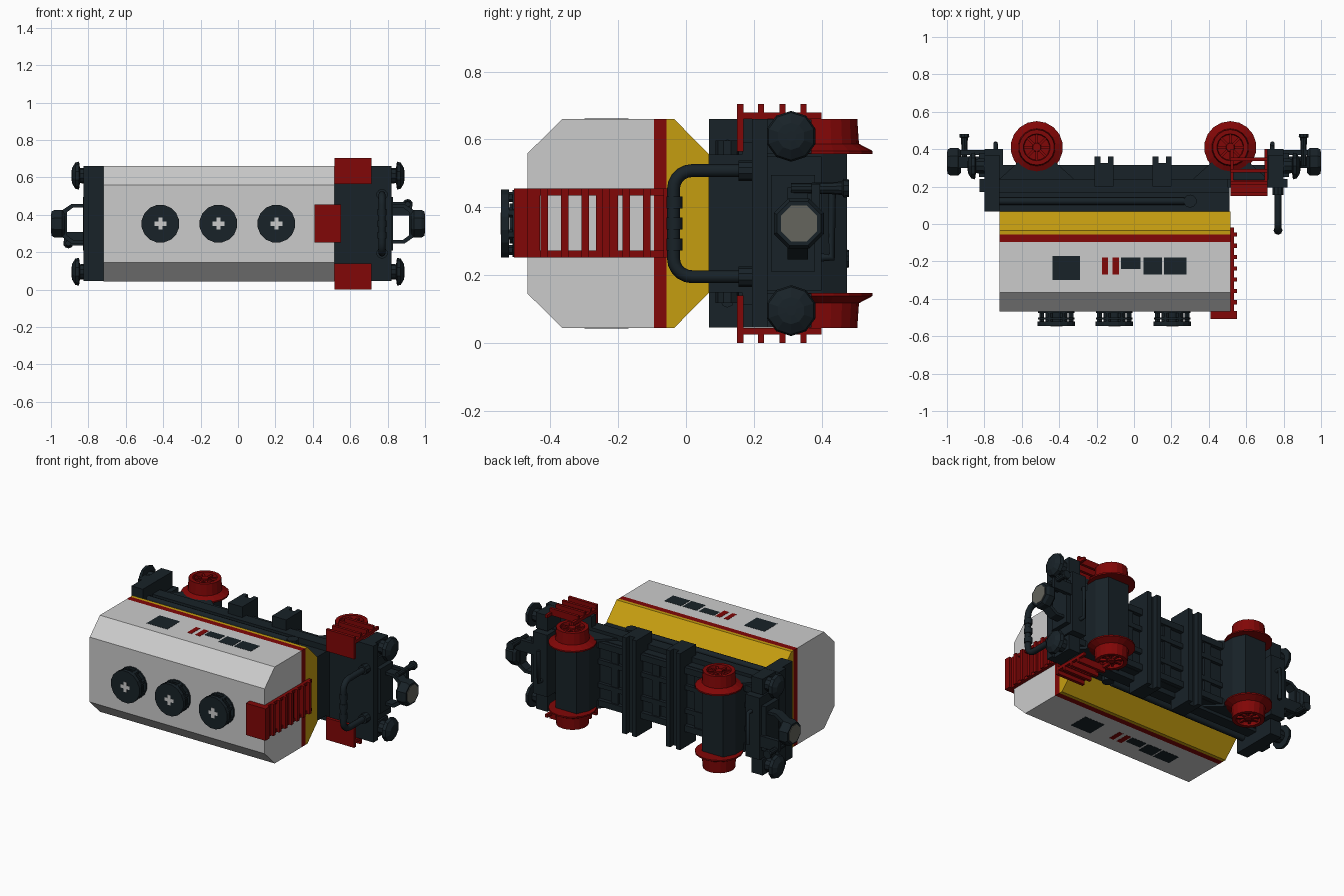
import bpy, bmesh
from math import cos, sin, pi
from mathutils import Vector

if "Cube" in bpy.data.objects:
    bpy.data.objects.remove(bpy.data.objects["Cube"])

ZC = 0.352  # mid width of the wagon, which lies on its side (roof towards -y)

def material(name, c):
    m = bpy.data.materials.new(name)
    m.diffuse_color = (*c, 1)
    m.use_nodes = True
    m.node_tree.nodes["Principled BSDF"].inputs["Base Color"].default_value = m.diffuse_color
    return m

DARK = material("dark", (0.009, 0.016, 0.021))
RED = material("red", (0.22, 0.002, 0.002))
YEL = material("yellow", (0.56, 0.34, 0.005))
MAGNET = material("magnet", (.13, .13, .11))

def finish(name, bm, mat):
    bmesh.ops.recalc_face_normals(bm, faces=bm.faces)
    me = bpy.data.meshes.new(name)
    bm.to_mesh(me)
    bm.free()
    ob = bpy.data.objects.new(name, me)
    bpy.context.collection.objects.link(ob)
    if mat:
        me.materials.append(mat)
    return ob

def loft(name, rings, mat=None):
    """Join equal-length rings of points and cap both ends."""
    bm = bmesh.new()
    vs = [[bm.verts.new(p) for p in r] for r in rings]
    n = len(vs[0])
    for a, b in zip(vs, vs[1:]):
        for i in range(n):
            bm.faces.new((a[i], a[(i + 1) % n], b[(i + 1) % n], b[i]))
    bm.faces.new(vs[0])
    bm.faces.new(vs[-1])
    return finish(name, bm, mat)

def box(name, x0, x1, y0, y1, z0, z1, mat=DARK):
    return loft(name, [[(x0, y0, z), (x1, y0, z), (x1, y1, z), (x0, y1, z)] for z in (z0, z1)], mat)

def prism_x(name, prof, x0, x1, mat=None):
    return loft(name, [[(x, y, z) for y, z in prof] for x in (x0, x1)], mat)

def turned(name, c, axis, prof, mat=DARK, n=16):
    """Turned part: prof lists (offset along axis, radius)."""
    rings = []
    for t, r in prof:
        ring = []
        for i in range(n):
            a = 2 * pi * (i + 0.5) / n
            u, v = r * cos(a), r * sin(a)
            ring.append(Vector(c) + Vector({'x': (t, u, v), 'y': (u, t, v), 'z': (u, v, t)}[axis]))
        rings.append(ring)
    return loft(name, rings, mat)

def tube(name, pts, r, mat=DARK):
    cu = bpy.data.curves.new(name, 'CURVE')
    cu.dimensions = '3D'
    cu.bevel_depth, cu.bevel_resolution, cu.use_fill_caps = r, 2, True
    sp = cu.splines.new('POLY')
    sp.points.add(len(pts) - 1)
    for p, q in zip(sp.points, pts):
        p.co = (*q, 1)
    cu.materials.append(mat)
    ob = bpy.data.objects.new(name, cu)
    bpy.context.collection.objects.link(ob)
    return ob

# Body: grey chamfered hull, red stripe, yellow tapered skirt
def sym(half):
    return [(y, ZC + h) for y, h in half] + [(y, ZC - h) for y, h in reversed(half)]

prism_x("hull", sym([(-.467, .207), (-.365, .308), (-.095, .308)]), -.72, .515)
prism_x("stripe", sym([(-.095, .308), (-.057, .308)]), -.72, .515, RED)
prism_x("skirt", sym([(-.057, .308), (-.035, .308), (.068, .204)]), -.72, .515, YEL)

# Side panels, turned half a turn on the other side
panels = [(-.435, -.29, -.30, -.17, DARK), (-.17, -.14, -.27, -.18, RED), (-.115, -.08, -.27, -.18, RED),
          (-.07, .035, -.24, -.18, DARK), (.05, .15, -.27, -.18, DARK), (.16, .28, -.27, -.18, DARK)]
for x0, x1, y0, y1, m in panels:
    box("side_panel", x0, x1, y0, y1, .655, .661, m)
    box("side_panel", -.21 - x1, -.21 - x0, y0, y1, .043, .049, m)

# Roof fans: top disc on pegs, core and a grey cross hub
for x in (-.415, -.105, .205):
    turned("fan_base", (x, -.465, ZC), 'y', [(0, .1), (-.012, .1)])
    turned("fan_top", (x, -.53, ZC), 'y', [(.008, .102), (-.015, .102)])
    turned("fan_mid_ring", (x, -.506, ZC), 'y', [(.005, .1), (-.005, .1)])
    turned("fan_core", (x, -.50, ZC), 'y', [(.03, .06), (-.02, .06)])
    for i in range(8):
        a = pi / 4 * (i + .5)
        turned("fan_peg", (x + .085 * cos(a), -.5, ZC + .085 * sin(a)), 'y', [(.03, .015), (-.03, .015)], n=6)
    for w, h in ((.032, .011), (.011, .032)):
        box("fan_cross", x - w, x + w, -.547, -.54, ZC - h, ZC + h, None)

# Roof ladder: cap plate, rails, protruding rungs and two closed fields
box("ladder_cap", .41, .55, -.507, -.466, .252, .455, RED)
for z in (.252, .435):
    box("ladder_rail", .51, .535, -.507, -.02, z, z + .02, RED)
for y0, y1 in ((-.507, -.43), (-.265, -.20)):
    box("ladder_field", .51, .535, y0, y1, .252, .455, RED)
for i in range(8):
    y = -.48 + .0605 * i
    box("ladder_rung", .51, .55, y - .01, y + .012, .252, .455, RED)

# Underframe: narrow frame, full-width decks at both ends
box("frame", -.80, .51, .068, .24, .148, .556)
box("deck_right", .50, .82, .195, .24, .045, .66)
box("deck_left", -.825, -.72, .17, .24, .045, .66)
box("end_wall", -.80, -.72, .068, .18, .045, .66)
box("keel", -.73, .74, .24, .29, .145, .56)
for s in (-1, 1):
    def zs(a, b):  # width span mirrored across the wagon's middle
        return sorted((ZC + s * a, ZC + s * b))
    box("side_sill", -.72, .51, .165, .24, *zs(.2, .24))
    box("sill_lower", -.73, .74, .24, .315, *zs(.165, .205))
    box("keel_rail", -.70, .70, .285, .31, *zs(.06, .09))
    tube("air_pipe", [(-.74, .122, ZC + s * .228), (.27, .122, ZC + s * .228)], .02)
    turned("pipe_valve", (.3, .122, ZC + s * .215), 'z', [(-.02, .035), (.03, .035)], n=10)
    # gussets above the wheels
    for x in (-.52, .515):
        loft("gusset", [[(x - .2, .24, z), (x + .2, .24, z), (x + .1, .33, z), (x - .1, .33, z)]
                        for z in zs(.17, .22)], DARK)

    # Red side steps: top plate, frame, rungs
    box("step_plate", .515, .715, .15, .17, *zs(.213, .352), RED)
    box("step_back", .515, .715, .15, .235, *zs(.308, .328), RED)
    for x in (.515, .698):
        box("step_rail", x, x + .017, .15, .40, *zs(.308, .328), RED)
    for y in (.15, .212, .275, .338):
        box("step_rung", .515, .715, y, y + .018, *zs(.308, .352), RED)

    # Spoked wheels
    for x in (-.52, .515):
        c = (x, .41, ZC)
        pr = [(.205, .14), (.214, .14), (.235, .1), (.308, .095), (.308, .072), (.285, .068)]
        turned("wheel", c, 'z', [(s * t, r) for t, r in pr], RED, 18)
        turned("wheel_hub", c, 'z', [(s * .28, .026), (s * .306, .022)], RED, 10)
        for i in range(8):
            a = i * pi / 4
            d, q = Vector((cos(a), sin(a), 0)), Vector((-sin(a), cos(a), 0)) * .007
            o = Vector((x, .41, 0))
            ring = [o + d * .015 - q, o + d * .075 - q, o + d * .075 + q, o + d * .015 + q]
            loft("wheel_spoke", [[p + Vector((0, 0, z)) for p in ring] for z in zs(.28, .298)], RED)

# Axle housings between the wheels
for x in (-.52, .515):
    prof = [(-.11, .28), (-.11, .40), (-.075, .475), (.075, .475), (.11, .40), (.11, .28)]
    loft("axle_housing", [[(x + u, y, z) for u, y in prof] for z in (.147, .557)], DARK)

# Cross beams under the floor
for x in (-.16, .15):
    box("cross_beam", x - .05, x + .05, .20, .325, .045, .66)
    for u in (-.035, .035):
        box("cross_beam_lip", x + u - .015, x + u + .015, .32, .36, .045, .66)
for x in (-.30, 0, .29):
    box("cross_rib", x - .025, x + .025, .285, .305, .15, .555)

# Ends: buffers and couplings, turned half a turn at the other end
for e in (-1, 1):
    def xs(a, b):
        return sorted((e * a, e * b))
    box("end_block", *xs(.70, .80), .24, .40, .155, .55)
    box("end_bracket", *xs(.79, .83), .25, .38, .21, .495)
    for s in (-1, 1):
        z = ZC + s * .257
        box("buffer_mount", *xs(.72, .80), .24, .37, z - .05, z + .05)
        turned("buffer", (0, .31, z), 'x',
               [(e * t, r) for t, r in ((.78, .045), (.845, .04), (.85, .075), (.87, .07), (.888, .04), (.89, .015))], DARK, 10)
        # coupling arms, bowed towards the magnet
        prof = [(.82, .088), (.88, .088), (.93, .05), (.95, .065), (.89, .106), (.82, .106)]
        loft("coupling_arm", [[(e * x, y, ZC + s * w) for x, w in prof] for y in (.30, .36)], DARK)
    box("coupling_head", *xs(.915, .94), .30, .36, .29, .414)
    turned("magnet_case", (0, .333, ZC), 'x', [(e * t, r) for t, r in ((.925, .065), (.94, .08), (.98, .08), (.997, .07))], DARK, 8)
    turned("magnet_face", (0, .333, ZC), 'x', [(e * .99, .058), (e, .058)], MAGNET, 8)
    # hose peg
    zp = ZC + e * .104
    turned("hose_peg", (e * .907, .4, zp), 'y', [(-.09, .015), (.02, .017), (.06, .02), (.065, .028), (.08, .026)], DARK, 10)
    box("hose_arm", *xs(.80, .93), .37, .395, *sorted((zp - e * .06, zp + e * .012)))
    tube("pipe_hook", [(e * .74, .4, ZC - e * .1), (e * .74, .43, ZC - e * .1), (e * .74, .43, ZC + e * .1)], .012)

# End handrail: rounded loop with grips
def arc(cy, cz, a0, r=.055):
    return [(.77, cy + r * cos(a0 + k * pi / 10), cz + r * sin(a0 + k * pi / 10)) for k in range(6)]
pts = [(.77, .20, .195)] + list(reversed(arc(.018, .25, pi)))
pts += list(reversed(arc(.018, .453, pi / 2))) + [(.77, .20, .508)]
tube("handrail", pts, .019)
for z in (.29, .352, .414):
    tube("handrail_grip", [(.77, -.034, z - .018), (.77, -.034, z + .018)], .024)
for z in (.195, .508):
    turned("handrail_foot", (.77, .16, z), 'y', [(-.005, .03), (.035, .03)], DARK, 10)
